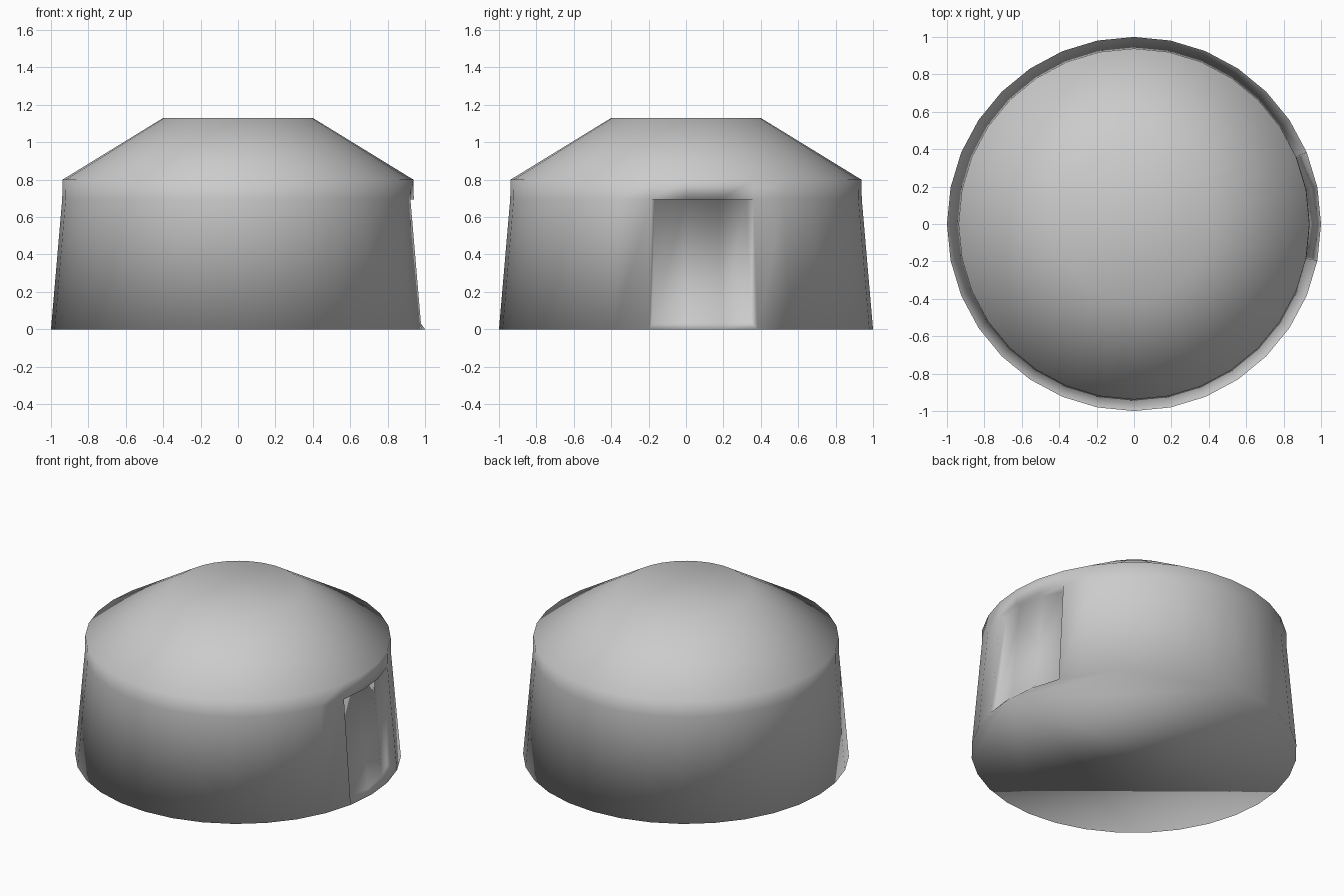
import bpy, bmesh, math

if "Cube" in bpy.data.objects:
    bpy.data.objects.remove(bpy.data.objects["Cube"])

N = 32
bm = bmesh.new()


def ring(r, z):
    return [bm.verts.new((r * math.cos(2 * math.pi * i / N),
                          r * math.sin(2 * math.pi * i / N), z)) for i in range(N)]


# hut shell: ground, wall, eave band, roof
rings = [ring(1.0, 0), ring(0.94, 0.695), ring(0.938, 0.8), ring(0.4, 1.13)]
bm.faces.new(rings[0][::-1])
bm.faces.new(rings[-1])
door = (-1, 0, 1)                       # wall segments left open for the doorway
for level, (lo, hi) in enumerate(zip(rings, rings[1:])):
    for i in range(-1, N - 1):
        if level == 0 and i in door:
            continue
        bm.faces.new((lo[i], lo[i + 1], hi[i + 1], hi[i]))

# recessed door panel with sill, jambs and lintel
cols = (-1, 0, 1, 2)
outer_lo = [rings[0][i] for i in cols]
outer_hi = [rings[1][i] for i in cols]
shift = [(-0.036, 0.015), (-0.026, 0), (-0.036, -0.005), (-0.052, -0.036)]


def inset(verts, dz):
    return [bm.verts.new((v.co.x + dx, v.co.y + dy, v.co.z + dz))
            for v, (dx, dy) in zip(verts, shift)]


inner_lo, inner_hi = inset(outer_lo, 0.035), inset(outer_hi, -0.003)
for i in range(3):
    j = i + 1
    bm.faces.new((inner_lo[i], inner_lo[j], inner_hi[j], inner_hi[i]))
    bm.faces.new((outer_lo[i], outer_lo[j], inner_lo[j], inner_lo[i]))
    bm.faces.new((inner_hi[i], inner_hi[j], outer_hi[j], outer_hi[i]))
bm.faces.new((outer_lo[0], inner_lo[0], inner_hi[0], outer_hi[0]))
bm.faces.new((inner_lo[3], outer_lo[3], outer_hi[3], inner_hi[3]))

# soft shading everywhere
for f in bm.faces:
    f.smooth = True
bmesh.ops.recalc_face_normals(bm, faces=bm.faces)
mesh = bpy.data.meshes.new("round_hut")
bm.to_mesh(mesh)
bm.free()
bpy.context.collection.objects.link(bpy.data.objects.new("round_hut", mesh))
